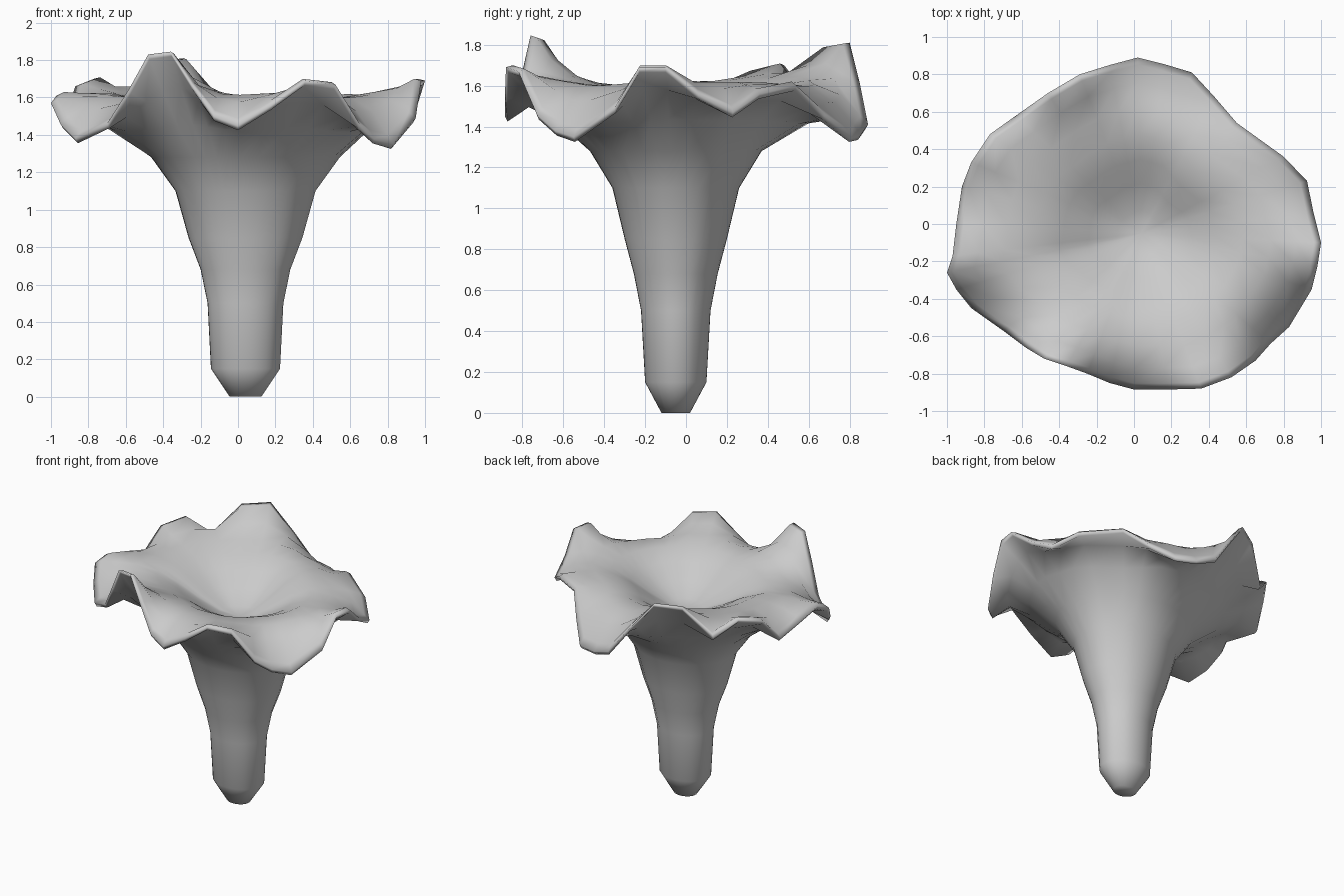
import bpy, bmesh, math

# wavy cap edge, counter-clockwise (x, y, z)
RIM = [
    (1.0, -.10, 1.69), (.96, .06, 1.56), (.925, .23, 1.47), (.80, .36, 1.56), (.55, .54, 1.60),
    (.43, .68, 1.46), (.31, .81, 1.35), (.16, .855, 1.36), (.02, .89, 1.41), (-.13, .85, 1.61),
    (-.29, .80, 1.81), (-.46, .70, 1.79), (-.63, .58, 1.57), (-.77, .48, 1.70), (-.87, .33, 1.66),
    (-.92, .20, 1.50), (-.95, 0, 1.56), (-.97, -.17, 1.61), (-1.0, -.26, 1.57), (-.95, -.35, 1.46),
    (-.87, -.45, 1.38), (-.70, -.57, 1.46), (-.58, -.66, 1.65), (-.48, -.72, 1.83), (-.36, -.76, 1.845),
    (-.25, -.80, 1.67), (-.13, -.85, 1.50), (0, -.885, 1.45), (.18, -.885, 1.56), (.36, -.88, 1.69),
    (.52, -.82, 1.67), (.65, -.73, 1.46), (.73, -.64, 1.38), (.83, -.55, 1.35), (.95, -.35, 1.49),
    (.98, -.23, 1.69),
]
CX, CY = .04, -.05
n = len(RIM)

# stem rings: z, x radius, y radius
STEM = [(0, .085, .07), (.15, .185, .15), (.5, .203, .17), (.68, .24, .205),
        (.85, .305, .25), (1.1, .375, .31), (1.28, .505, .42)]
# cap rings: rim fraction, base height, how strongly they follow the waves, wave softening
UNDER = [(.70, 1.43, .10, 2), (.86, 1.53, .5, 1), (.985, 1.535, 1.0, 0)]
UPPER = [(1.0, 1.56, 1.0, 0), (.96, 1.585, .88, 0), (.86, 1.61, .5, 1), (.72, 1.62, .14, 2),
         (.56, 1.60, .02, 2), (.42, 1.54, 0, 0), (.28, 1.46, 0, 0), (.13, 1.39, 0, 0)]


def stem_ring(z, rx, ry):
    pts = []
    for x, y, _ in RIM:
        a = math.atan2((y - CY) / ry, (x - CX) / rx)
        pts.append((CX + rx * math.cos(a), CY + ry * math.sin(a), z))
    return pts


def cap_ring(f, base, w, soften):
    zs = [p[2] for p in RIM]
    for _ in range(soften):
        zs = [(zs[i - 1] + 2 * zs[i] + zs[(i + 1) % n]) / 4 for i in range(n)]
    return [(CX + f * (p[0] - CX), CY + f * (p[1] - CY), base + w * (z - 1.56))
            for p, z in zip(RIM, zs)]


# loft stem, underside, lip and shallow bowl into one skin
rings = [stem_ring(*s) for s in STEM] + [cap_ring(*c) for c in UNDER + UPPER]
bm = bmesh.new()
loops = [[bm.verts.new(p) for p in r] for r in rings]
for a, b in zip(loops, loops[1:]):
    for i in range(n):
        j = (i + 1) % n
        bm.faces.new((a[i], a[j], b[j], b[i]))
bm.faces.new(loops[0][::-1])

# bottom of the bowl
tip = bm.verts.new((CX, CY, 1.37))
for i in range(n):
    bm.faces.new((loops[-1][i], loops[-1][(i + 1) % n], tip))

bmesh.ops.recalc_face_normals(bm, faces=bm.faces)
for f in bm.faces:
    f.smooth = True
mesh = bpy.data.meshes.new("funnel_mushroom")
bm.to_mesh(mesh)
bm.free()
obj = bpy.data.objects.new("funnel_mushroom", mesh)
bpy.context.collection.objects.link(obj)
